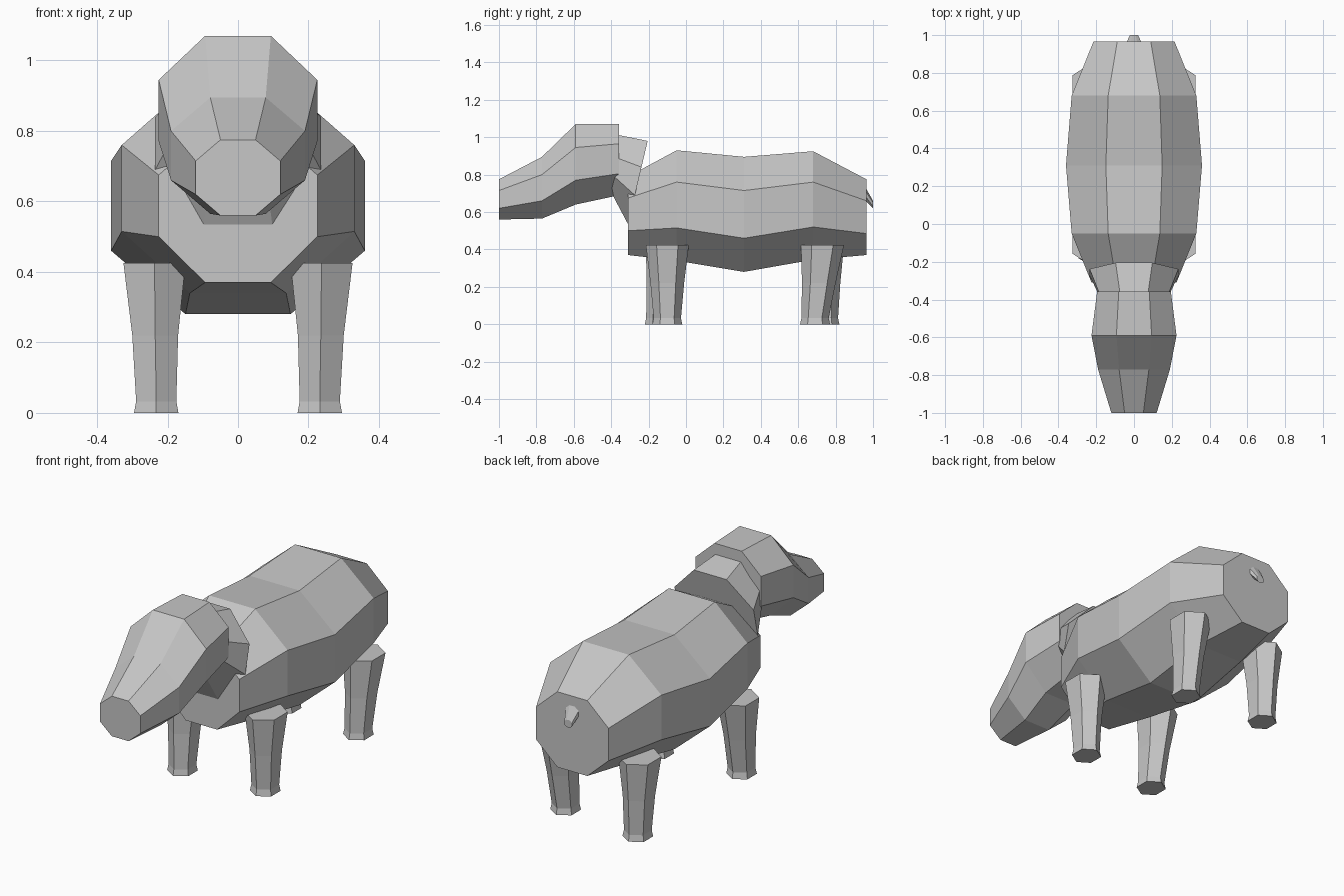
import bpy
import bmesh
import math

cube = bpy.data.objects.get("Cube")
if cube:
    bpy.data.objects.remove(cube, do_unlink=True)

grey = bpy.data.materials.new("plain grey")
grey.use_nodes = True
colour = (0.57, 0.57, 0.57, 1)
grey.diffuse_color = colour
grey.node_tree.nodes["Principled BSDF"].inputs["Base Color"].default_value = colour


def loft(name, rings):
    """Skin a row of equal-sided rings and cap both ends."""
    bm = bmesh.new()
    loops = [[bm.verts.new(p) for p in ring] for ring in rings]
    for a, b in zip(loops, loops[1:]):
        for i in range(len(a)):
            j = (i + 1) % len(a)
            bm.faces.new((a[i], a[j], b[j], b[i]))
    bm.faces.new(loops[0])
    bm.faces.new(loops[-1])
    bmesh.ops.recalc_face_normals(bm, faces=bm.faces)
    mesh = bpy.data.meshes.new(name)
    bm.to_mesh(mesh)
    bm.free()
    mesh.materials.append(grey)
    obj = bpy.data.objects.new(name, mesh)
    bpy.context.collection.objects.link(obj)
    return obj


def octagon(y_top, y_bottom, half, top, upper, lower, bottom):
    """Eight-sided cross-section, possibly leaning between two y values."""
    cap = half * 0.414
    right = [(cap, top), (half, upper), (half, lower), (cap, bottom)]
    outline = right + [(-x, z) for x, z in reversed(right)]
    slope = (y_top - y_bottom) / (top - bottom)
    return [(x, y_bottom + slope * (z - bottom), z) for x, z in outline]


def upright(y, *sizes):
    return octagon(y, y, *sizes)


def hexagon(x, y, z, half_x, half_y):
    """Level six-sided ring with a corner pointing forward."""
    step = math.pi / 3
    width = half_x / math.cos(math.pi / 6)
    return [(x + width * math.sin(i * step), y - half_y * math.cos(i * step), z)
            for i in range(6)]


# Barrel-shaped body
loft("body", [
    upright(-0.31, 0.225, 0.79, 0.675, 0.50, 0.37),
    upright(-0.05, 0.33, 0.93, 0.76, 0.515, 0.34),
    upright(0.31, 0.36, 0.895, 0.715, 0.46, 0.28),
    upright(0.68, 0.33, 0.925, 0.76, 0.52, 0.345),
    upright(0.965, 0.215, 0.775, 0.66, 0.485, 0.37),
])

# Neck, flaring into a collar over the shoulders
loft("neck", [
    octagon(-0.45, -0.45, 0.15, 1.03, 0.92, 0.85, 0.80),
    octagon(-0.205, -0.31, 0.235, 0.98, 0.84, 0.69, 0.535),
])

# Head tapering to a blunt snout
loft("head", [
    upright(-1.0, 0.12, 0.775, 0.715, 0.62, 0.56),
    upright(-0.77, 0.19, 0.895, 0.80, 0.66, 0.565),
    upright(-0.59, 0.225, 1.07, 0.945, 0.77, 0.64),
    upright(-0.357, 0.195, 1.07, 0.965, 0.805, 0.69),
])

# Stubby tail
loft("tail", [
    upright(0.955, 0.042, 0.74, 0.72, 0.69, 0.665),
    upright(1.0, 0.022, 0.66, 0.65, 0.63, 0.62),
])

# Legs: hip and foot positions differ a little for a walking stance
for name, side, hip, foot in [
    ("front_left_leg", 1, -0.10, -0.10),
    ("front_right_leg", -1, -0.10, -0.14),
    ("rear_left_leg", 1, 0.73, 0.69),
    ("rear_right_leg", -1, 0.73, 0.74),
]:
    middle = (hip + foot) / 2
    loft(name, [
        hexagon(side * 0.237, hip, 0.425, 0.088, 0.115),
        hexagon(side * 0.235, middle, 0.22, 0.065, 0.09),
        hexagon(side * 0.232, foot, 0.033, 0.057, 0.073),
        hexagon(side * 0.232, foot, 0.0, 0.063, 0.08),
    ])
